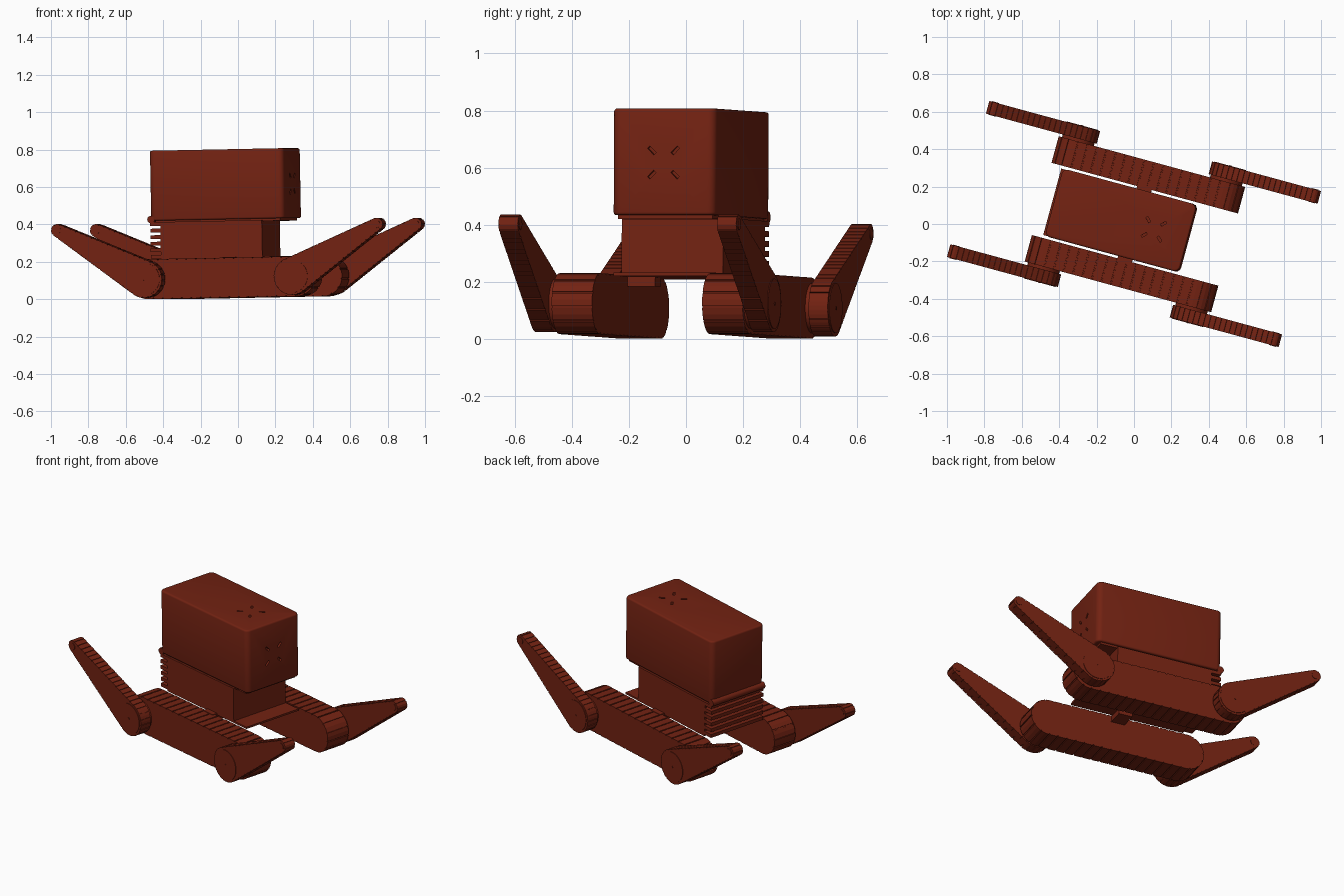
import bpy, bmesh, math
from math import pi, cos, sin, radians
from mathutils import Matrix, Vector

if "Cube" in bpy.data.objects:
    bpy.data.objects.remove(bpy.data.objects["Cube"])

# the vehicle is modelled along x, then turned and pitched slightly
POSE = Matrix.Rotation(radians(-15.2), 4, 'Z') @ Matrix.Rotation(radians(-1.1), 4, 'Y')
RED = bpy.data.materials.new("dark_red")
RED.diffuse_color = (0.17, 0.016, 0.006, 1)
RED.use_nodes = True
RED.node_tree.nodes["Principled BSDF"].inputs["Base Color"].default_value = RED.diffuse_color
parts = []


def finish(bm, name, smooth=False):
    bmesh.ops.recalc_face_normals(bm, faces=bm.faces)
    bm.transform(POSE)
    me = bpy.data.meshes.new(name)
    bm.to_mesh(me)
    bm.free()
    me.materials.append(RED)
    ob = bpy.data.objects.new(name, me)
    bpy.context.collection.objects.link(ob)
    parts.append(ob)
    if smooth:
        bpy.ops.object.select_all(action='DESELECT')
        ob.select_set(True)
        bpy.context.view_layer.objects.active = ob
        bpy.ops.object.shade_smooth_by_angle(angle=radians(35))
    return ob


def add_box(bm, x0, x1, y0, y1, z0, z1):
    m = Matrix.Translation(((x0 + x1) / 2, (y0 + y1) / 2, (z0 + z1) / 2)) \
        @ Matrix.Diagonal((x1 - x0, y1 - y0, z1 - z0, 1))
    bmesh.ops.create_cube(bm, size=1, matrix=m)


def box(name, *dims):
    bm = bmesh.new()
    add_box(bm, *dims)
    return finish(bm, name)


def rod(name, x, z, r, y0, y1, n=32):
    # cylinder lying along y
    bm = bmesh.new()
    m = Matrix.Translation((x, (y0 + y1) / 2, z)) @ Matrix.Rotation(pi / 2, 4, 'X')
    bmesh.ops.create_cone(bm, cap_ends=True, segments=n, radius1=r, radius2=r,
                          depth=abs(y1 - y0), matrix=m)
    return finish(bm, name, True)


def belt(name, c1, r1, c2, r2, y0, y1, teeth, depth):
    # ribbed belt wrapped round two wheels
    c1, c2 = Vector(c1), Vector(c2)
    d = c2 - c1
    base, phi = math.atan2(d.y, d.x), math.acos((r1 - r2) / d.length)
    line = math.sqrt(d.length ** 2 - (r1 - r2) ** 2)
    a2, a1 = 2 * phi * r2, (2 * pi - 2 * phi) * r1
    total = a1 + a2 + 2 * line

    def at(s, inset):
        s %= total
        if s < a2:
            t, c, r = base - phi + s / r2, c2, r2
        elif s < a2 + line:
            f = (s - a2) / line
            t, c, r = base + phi, c2.lerp(c1, f), r2 + (r1 - r2) * f
        elif s < a2 + line + a1:
            t, c, r = base + phi + (s - a2 - line) / r1, c1, r1
        else:
            f = (s - a2 - line - a1) / line
            t, c, r = base - phi, c1.lerp(c2, f), r1 + (r2 - r1) * f
        return c + Vector((cos(t), sin(t))) * (r - inset)

    pitch = total / teeth
    pts = []
    for i in range(teeth):
        for f, inset in ((0, 0), (.43, 0), (.86, 0), (.87, depth), (.99, depth)):
            pts.append(at((i + f) * pitch, inset))
    bm = bmesh.new()
    face = bm.faces.new([bm.verts.new((p.x, y0, p.y)) for p in pts])
    out = bmesh.ops.extrude_face_region(bm, geom=[face])
    bmesh.ops.translate(bm, vec=(0, y1 - y0, 0),
                        verts=[g for g in out['geom'] if isinstance(g, bmesh.types.BMVert)])
    return finish(bm, name)


# tracks, arms and mounts on both sides
AX, AZ = 0.41, 0.115
for s, side in ((1, "left"), (-1, "right")):
    belt(f"track_{side}", (-AX, AZ), .107, (AX, AZ), .107, s * .2, s * .347, 44, .005)
    box(f"track_mount_{side}", -.04, .04, *sorted((s * .1, s * .215)), .183, .225)
    for e, end in ((1, "front"), (-1, "rear")):
        tip = (e * .885, .385)
        belt(f"flipper_{end}_{side}", (e * AX, AZ), .1, tip, .034,
             s * .362, s * .432, 48, .004)
        rod(f"flipper_hub_{end}_{side}", e * AX, AZ, .088, s * .34, s * .435)
        rod(f"flipper_pin_{end}_{side}", e * AX, AZ, .006, s * .43, s * .437, 12)
        rod(f"flipper_tip_cap_{end}_{side}", *tip, .02, s * .36, s * .435, 20)

# lower chassis with floor plate and rear cooling fins
box("chassis", -.38, .182, -.184, .184, .222, .42)
box("floor_plate", -.38, .29, -.184, .184, .215, .226)
bm = bmesh.new()
for i in range(6):
    z = .225 + i * .035
    add_box(bm, -.436, -.37, -.184, .184, z, z + .02)
finish(bm, "cooling_fins")
box("lid_plate", -.41, .28, -.172, .172, .415, .435)
rod("hinge", -.432, .434, .02, -.184, .184, 20)

# upper housing with rounded corners
bm = bmesh.new()
add_box(bm, -.436, .306, -.187, .187, .428, .802)
vert = [e for e in bm.edges if abs(e.verts[0].co.z - e.verts[1].co.z) > .1]
bmesh.ops.bevel(bm, geom=vert, offset=.03, segments=5, profile=.5, affect='EDGES')
rim = [e for e in bm.edges if abs(e.verts[0].co.z - e.verts[1].co.z) < .01]
bmesh.ops.bevel(bm, geom=rim, offset=.01, segments=3, profile=.5, affect='EDGES')
housing = finish(bm, "housing", True)

# diagonal slots on the top and front of the housing
bm = bmesh.new()
top = Matrix.Translation((.118, 0, .802))
front = Matrix.Translation((.306, 0, .612)) @ Matrix.Rotation(pi / 2, 4, 'Y')
for frame in (top, front):
    for k in range(4):
        m = frame @ Matrix.Rotation(pi / 4 + k * pi / 2, 4, 'Z') \
            @ Matrix.Translation((.06, 0, 0)) @ Matrix.Diagonal((.032, .012, .03, 1))
        bmesh.ops.create_cube(bm, size=1, matrix=m)
cutter = finish(bm, "slot_cutter")
cutter.hide_render = True
cutter.hide_set(True)
mod = housing.modifiers.new("slots", 'BOOLEAN')
mod.operation, mod.object, mod.solver = 'DIFFERENCE', cutter, 'EXACT'

# centre on the origin and rest on the ground
pts = [v.co for o in parts if o is not cutter for v in o.data.vertices]
lo = Vector([min(p[i] for p in pts) for i in range(3)])
hi = Vector([max(p[i] for p in pts) for i in range(3)])
shift = Vector((-(lo.x + hi.x) / 2, -(lo.y + hi.y) / 2, -lo.z))
for o in parts:
    o.data.transform(Matrix.Translation(shift))
